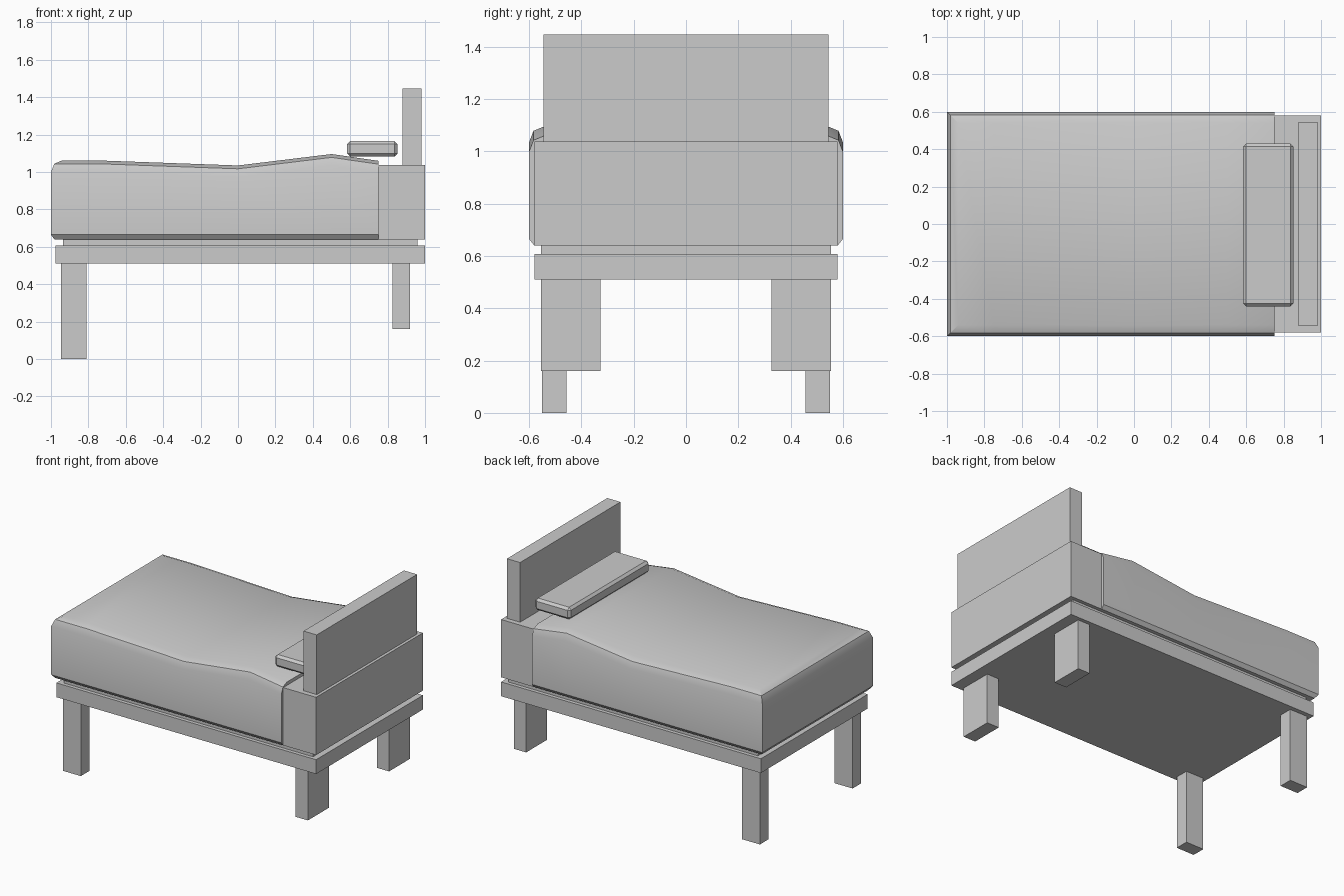
import bpy, bmesh

if "Cube" in bpy.data.objects:
    bpy.data.objects.remove(bpy.data.objects["Cube"])


def finish(name, bm):
    bmesh.ops.recalc_face_normals(bm, faces=bm.faces)
    mesh = bpy.data.meshes.new(name)
    bm.to_mesh(mesh)
    bm.free()
    obj = bpy.data.objects.new(name, mesh)
    bpy.context.collection.objects.link(obj)
    return obj


def box(name, x, y, z, bevel=0):
    bm = bmesh.new()
    bmesh.ops.create_cube(bm, size=1)
    for v in bm.verts:
        v.co = [lo + (hi - lo) * (c + 0.5) for c, (lo, hi) in zip(v.co, (x, y, z))]
    if bevel:
        bmesh.ops.bevel(bm, geom=bm.edges[:], offset=bevel, segments=1, affect='EDGES')
    return finish(name, bm)


# Base and headboard
box("bed_frame", (-0.975, 1.0), (-0.58, 0.58), (0.51, 0.608))
box("slat_base", (-0.935, 0.96), (-0.555, 0.555), (0.60, 0.645))
box("mattress_head_end", (0.73, 1.0), (-0.58, 0.58), (0.64, 1.037))
box("headboard", (0.88, 0.98), (-0.545, 0.545), (1.03, 1.447))

# Pillow
box("pillow", (0.583, 0.853), (-0.44, 0.43), (1.083, 1.165), 0.016)

# Legs: tall at the foot, short and wide at the head
for side, label in ((-1, "front"), (1, "back")):
    box(label + "_foot_leg", (-0.947, -0.81), sorted((side * 0.457, side * 0.55)), (0, 0.52))
    box(label + "_head_leg", (0.827, 0.92), sorted((side * 0.327, side * 0.555)), (0.16, 0.52))


# Blanket: half-sections lofted along x, mirrored in y
def section(top):
    return [(0.58, 0.64), (0.60, 0.665), (0.60, top - 0.062),
            (0.583, top - 0.018), (0.54, top)]


stations = [
    (-1.0, [(0.60, 0.665)] * 2 + [(0.60, 1.0)] * 3),
    (-0.982, [(0.58, 0.64), (0.60, 0.665), (0.60, 1.0)] + [(0.583, 1.044)] * 2),
]
stations += [(x, section(t)) for x, t in
             ((-0.94, 1.062), (-0.75, 1.062), (0.0, 1.035), (0.5, 1.096), (0.75, 1.06))]

bm = bmesh.new()
rings = []
for x, half in stations:
    ring = half + [(-y, z) for y, z in reversed(half)]
    rings.append([bm.verts.new((x, y, z)) for y, z in ring])
for a, b in zip(rings, rings[1:]):
    for i in range(len(a)):
        j = (i + 1) % len(a)
        bm.faces.new((a[i], a[j], b[j], b[i]))
bm.faces.new(rings[0])
bm.faces.new(rings[-1])
bmesh.ops.remove_doubles(bm, verts=bm.verts[:], dist=0.0005)
blanket = finish("blanket", bm)
bpy.context.view_layer.objects.active = blanket
blanket.select_set(True)
bpy.ops.object.shade_smooth_by_angle(angle=0.55)
